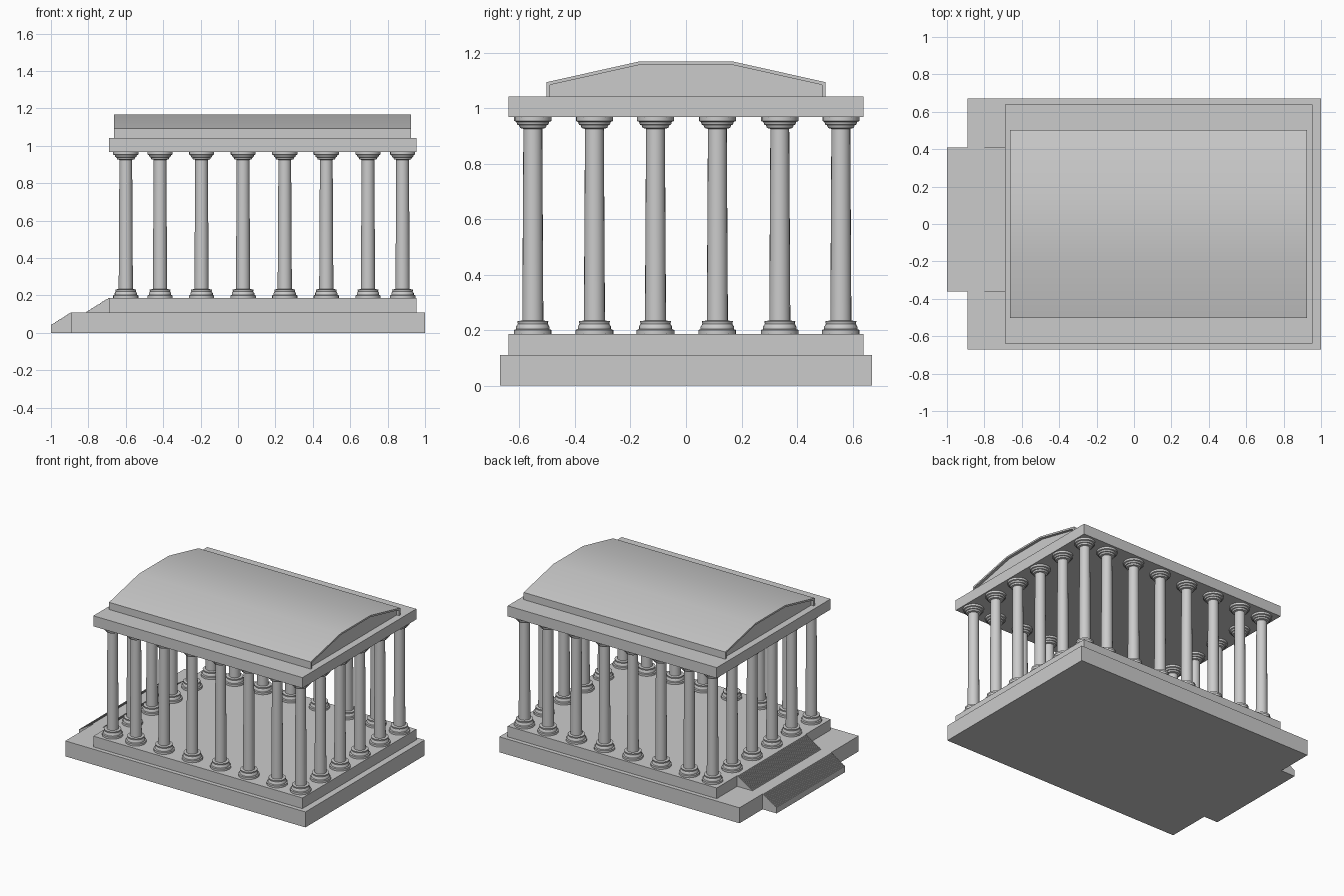
import bpy, bmesh, math
from mathutils import Matrix

cube = bpy.data.objects.get("Cube")
if cube:
    bpy.data.objects.remove(cube, do_unlink=True)


def finish(name, bm, smooth=False):
    bmesh.ops.recalc_face_normals(bm, faces=bm.faces[:])
    mesh = bpy.data.meshes.new(name)
    bm.to_mesh(mesh)
    bm.free()
    obj = bpy.data.objects.new(name, mesh)
    bpy.context.collection.objects.link(obj)
    if smooth:
        bpy.ops.object.select_all(action='DESELECT')
        obj.select_set(True)
        bpy.context.view_layer.objects.active = obj
        bpy.ops.object.shade_smooth_by_angle(angle=math.radians(35))
    return obj


def slab(name, x0, x1, half_y, z0, z1):
    bm = bmesh.new()
    bmesh.ops.create_cube(bm, size=1)
    for v in bm.verts:
        v.co.x = x1 if v.co.x > 0 else x0
        v.co.y = math.copysign(half_y, v.co.y)
        v.co.z = z1 if v.co.z > 0 else z0
    return finish(name, bm)


def prism(name, points, offset, smooth=False):
    """Extrude a closed outline of 3D points along an offset."""
    bm = bmesh.new()
    face = bm.faces.new([bm.verts.new(p) for p in points])
    out = bmesh.ops.extrude_face_region(bm, geom=[face], use_keep_orig=True)
    moved = [g for g in out["geom"] if isinstance(g, bmesh.types.BMVert)]
    bmesh.ops.translate(bm, vec=offset, verts=moved)
    return finish(name, bm, smooth)


def stairs(name, x0, x1, floor, z0, z1, count=20):
    """Fine flight of steps rising towards +x."""
    y0, y1 = -0.36, 0.41
    outline = [(x1, y0, floor), (x0, y0, floor)]
    run, rise = (x1 - x0) / count, (z1 - z0) / count
    for i in range(count):
        z = z0 + rise * (i + 1)
        outline += [(x0 + run * i, y0, z), (x0 + run * (i + 1), y0, z)]
    return prism(name, outline, (0, y1 - y0, 0))


# Stepped platform and stairs
slab("platform_lower", -0.89, 1.0, 0.67, 0, 0.11)
slab("platform_upper", -0.69, 0.955, 0.64, 0.11, 0.186)
stairs("stairs_lower", -1.0, -0.89, 0, 0.04, 0.11)
stairs("stairs_upper", -0.81, -0.69, 0.11, 0.11, 0.186)

# Column: lathed profile of radius and height
profile = [(0, 0.186), (0.068, 0.186), (0.068, 0.2), (0.06, 0.203),
           (0.06, 0.212), (0.054, 0.222), (0.056, 0.232), (0.038, 0.234),
           (0.034, 0.925), (0.046, 0.928), (0.05, 0.938), (0.056, 0.94),
           (0.059, 0.95), (0.067, 0.953), (0.067, 0.967), (0, 0.967)]
bm = bmesh.new()
verts = [bm.verts.new((r, 0, z)) for r, z in profile]
edges = [bm.edges.new(pair) for pair in zip(verts, verts[1:])]
bmesh.ops.spin(bm, geom=verts + edges, cent=(0, 0, 0), axis=(0, 0, 1),
               angle=math.tau, steps=20)
bmesh.ops.remove_doubles(bm, verts=bm.verts[:], dist=0.0005)
column = finish("column", bm, smooth=True)

# Colonnade around the perimeter
xs = [-0.60, -0.417, -0.195, 0.027, 0.25, 0.472, 0.695, 0.88]
ys = [-0.552, -0.33, -0.11, 0.113, 0.338, 0.558]
spots = [(x, y) for x in xs for y in ys
         if x in (xs[0], xs[-1]) or y in (ys[0], ys[-1])]
for i, (x, y) in enumerate(spots):
    part = column if i == 0 else column.copy()
    if i:
        bpy.context.collection.objects.link(part)
    part.name = f"column_{i + 1}"
    part.matrix_world = Matrix.Translation((x, y, 0))

# Entablature
slab("entablature", -0.69, 0.955, 0.64, 0.967, 1.042)


# Roof shell with recessed gable infill
def arch(x, side, crown, eave, top):
    half = [(side, 1.042), (side, eave), (crown, top)]
    return ([(x, -y, z) for y, z in half]
            + [(x, y, z) for y, z in reversed(half)])


x0, x1, recess = -0.662, 0.925, 0.02
outer = arch(x0, 0.503, 0.167, 1.093, 1.168)
inner = arch(x0, 0.49, 0.165, 1.083, 1.156)
prism("roof_shell", outer + inner[::-1], (x1 - x0, 0, 0), smooth=True)
prism("gable_infill", arch(x0 + recess, 0.49, 0.165, 1.083, 1.156),
      (x1 - x0 - 2 * recess, 0, 0))
